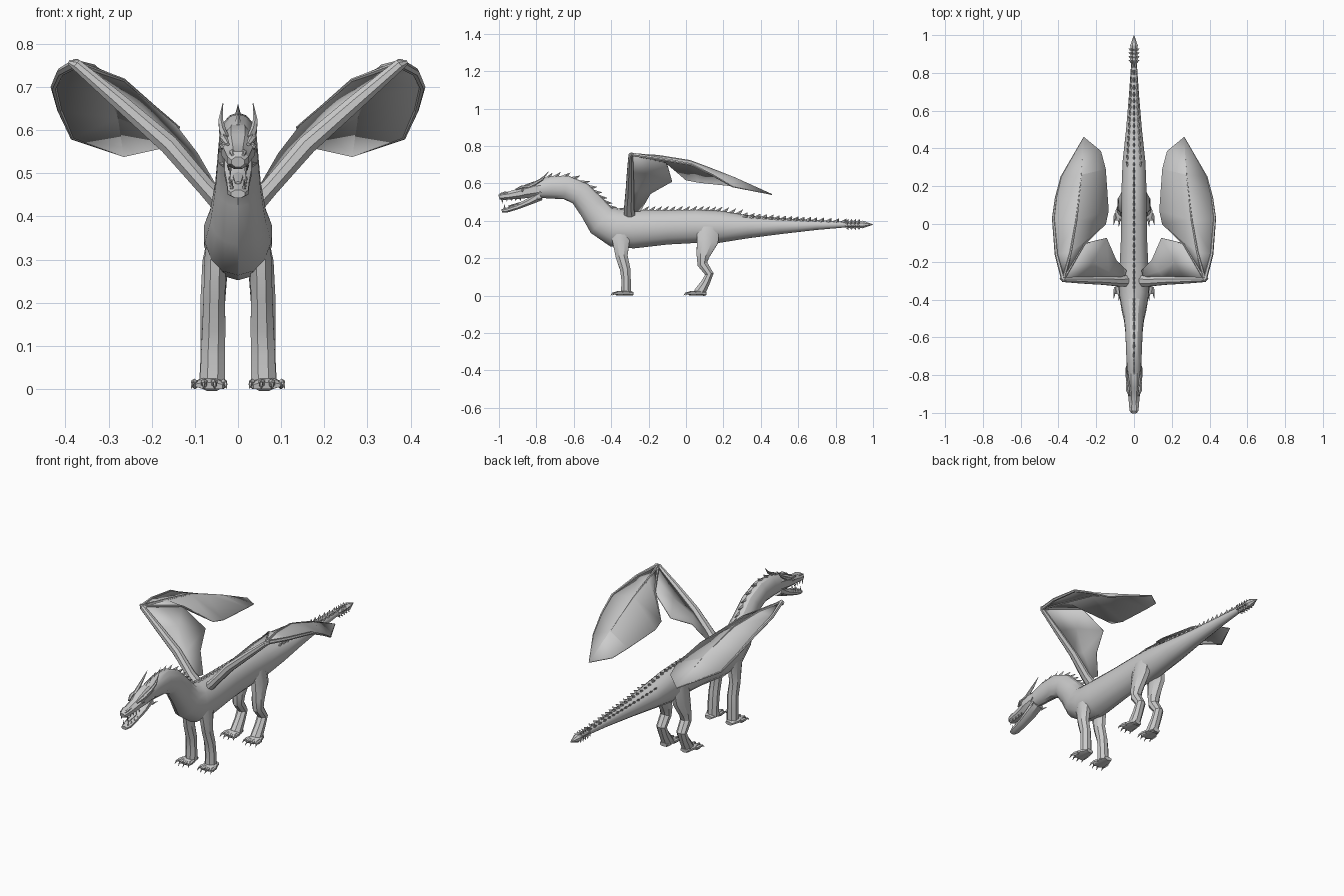
import bpy, bmesh, math
from mathutils import Vector as V

if "Cube" in bpy.data.objects:
    bpy.data.objects.remove(bpy.data.objects["Cube"])

hide = bpy.data.materials.new("grey hide")
hide.diffuse_color = (0.6, 0.6, 0.6, 1)
hide.use_nodes = True
hide.node_tree.nodes["Principled BSDF"].inputs["Base Color"].default_value = hide.diffuse_color
X, Y = V((1, 0, 0)), V((0, 1, 0))


def finish(name, bm, mirror=False, thick=0, smooth=30):
    bmesh.ops.recalc_face_normals(bm, faces=bm.faces)
    me = bpy.data.meshes.new(name)
    bm.to_mesh(me)
    bm.free()
    me.materials.append(hide)
    ob = bpy.data.objects.new(name, me)
    bpy.context.collection.objects.link(ob)
    if thick:
        m = ob.modifiers.new("thickness", 'SOLIDIFY')
        m.thickness, m.offset = thick, 0
    if mirror:
        m = ob.modifiers.new("mirror", 'MIRROR')
        m.use_clip = m.use_mirror_merge = False
    if smooth:
        bpy.ops.object.select_all(action='DESELECT')
        ob.select_set(True)
        bpy.context.view_layer.objects.active = ob
        bpy.ops.object.shade_smooth_by_angle(angle=math.radians(smooth))
    return ob


def frames(secs, ref):
    """centre, width axis, height axis, tangent for every section"""
    pts = [V(s[:3]) for s in secs]
    out = []
    for i, p in enumerate(pts):
        t = (pts[min(i + 1, len(pts) - 1)] - pts[max(i - 1, 0)]).normalized()
        u = (ref - t * ref.dot(t)).normalized()
        out.append((p, u, u.cross(t), t))
    return out


def loft(bm, secs, n=8, ref=X):
    """tube of elliptical sections (x, y, z, half width, half height)"""
    rings = []
    for s, (p, u, v, t) in zip(secs, frames(secs, ref)):
        rings.append([bm.verts.new(p + u * s[3] * math.cos(a) + v * s[4] * math.sin(a))
                      for a in [2 * math.pi * (k + .5) / n for k in range(n)]])
    for a, b in zip(rings, rings[1:]):
        for k in range(n):
            bm.faces.new((a[k], a[(k + 1) % n], b[(k + 1) % n], b[k]))
    bm.faces.new(rings[0])
    bm.faces.new(rings[-1])


def part(name, secs, n=8, ref=X, mirror=False, smooth=30):
    bm = bmesh.new()
    loft(bm, secs, n, ref)
    return finish(name, bm, mirror, 0, smooth)


def spike(bm, p, tip, fwd, side):
    base = [bm.verts.new(p + d) for d in (fwd, side, -fwd, -side)]
    t = bm.verts.new(tip)
    bm.faces.new(base)
    for k in range(4):
        bm.faces.new((base[k], base[(k + 1) % 4], t))


# body, neck and tail: y, z, half width, half height
spine = [(-.79, .568, .038, .046), (-.72, .578, .041, .060), (-.64, .578, .044, .064),
         (-.565, .545, .047, .066), (-.50, .470, .054, .075), (-.45, .40, .066, .088),
         (-.38, .362, .079, .102), (-.28, .355, .081, .103), (-.1, .365, .072, .092),
         (.05, .37, .069, .089), (.18, .368, .068, .086), (.33, .368, .062, .062),
         (.5, .371, .043, .043), (.7, .377, .026, .026), (.86, .38, .015, .015)]
body = [(0,) + s for s in spine]
part("body_neck_and_tail", body, 14)

# swept spikes along the back, paired side spikes on the tail
bm = bmesh.new()
fr = frames(body, X)
for i in range(len(body) - 1):
    (p, u, v, t), (p2, u2, v2, t2) = fr[i], fr[i + 1]
    count = max(1, round((p2 - p).length / .036))
    for k in range(count):
        f = (k + .5) / count
        c, up, tan = p.lerp(p2, f), v.lerp(v2, f).normalized(), t.lerp(t2, f).normalized()
        w = body[i][3] * (1 - f) + body[i + 1][3] * f
        h = body[i][4] * (1 - f) + body[i + 1][4] * f
        size = .026 if c.y < .3 else .016
        angles = [0] if c.y < .3 else [0, -.6, .6]
        for a in angles:
            d = up * math.cos(a) + X * math.sin(a)
            b = c + up * h * .94 * math.cos(a) + X * w * .94 * math.sin(a)
            spike(bm, b, b + d * size + tan * size * 1.2, tan * .018, tan.cross(d) * .007)
finish("back_spikes", bm, smooth=0)

# tail club with a pointed tip
bm = bmesh.new()
loft(bm, [(0, .84, .38, .014, .014), (0, .87, .38, .02, .02), (0, .925, .38, .018, .018),
          (0, .945, .38, .022, .022), (0, 1.0, .38, .001, .001)], 8)
for y in (.86, .88, .90, .92):
    for k in range(8):
        a = math.pi * (k + .5) / 4
        d = V((math.cos(a), 0, math.sin(a)))
        c = V((0, y, .38)) + d * .015
        spike(bm, c, c + d * .017 + Y * .008, Y * .011, d.cross(Y) * .007)
finish("tail_club", bm, smooth=0)

# head and jaws
part("head", [(0, -.75, .575, .036, .046), (0, -.81, .566, .043, .047), (0, -.86, .555, .042, .038),
              (0, -.89, .545, .035, .030), (0, -.95, .534, .029, .023), (0, -.985, .53, .026, .022),
              (0, -1.0, .526, .016, .013)], 8)
part("lower_jaw", [(0, -.78, .535, .034, .03), (0, -.84, .502, .034, .020), (0, -.90, .475, .028, .015),
                   (0, -.96, .456, .026, .014), (0, -.985, .452, .018, .010)], 8)
part("tongue", [(0, -.82, .515, .015, .006), (0, -.89, .494, .014, .005),
                (0, -.95, .478, .008, .003)], 6)
part("horn", [(.028, -.86, .578, .010, .012), (.036, -.81, .598, .009, .010),
              (.040, -.77, .622, .006, .007), (.035, -.735, .662, .001, .001)], 6, mirror=True)
part("brow", [(.024, -.91, .567, .005, .004), (.033, -.88, .580, .010, .008),
              (.034, -.84, .585, .009, .008), (.034, -.80, .588, .003, .003)], 6, mirror=True)
part("nostril", [(.012, -.995, .542, .004, .003), (.014, -.97, .550, .007, .006),
                 (.014, -.94, .55, .003, .003)], 6, mirror=True)
bm = bmesh.new()
bmesh.ops.create_icosphere(bm, subdivisions=1, radius=.009)
bmesh.ops.translate(bm, verts=bm.verts, vec=(.035, -.875, .563))
finish("eye", bm, True)
bm = bmesh.new()
for y, z in ((-.80, .55), (-.79, .52)):
    c = V((.034, y, z))
    spike(bm, c, c + V((.012, .035, .004)), Y * .012, V((0, 0, .007)))
finish("cheek_spikes", bm, True, smooth=0)
bm = bmesh.new()
for k in range(5):
    y, size = -.982 + k * .024, (.026 if k == 0 else .014)
    c = V((.018 + k * .001, y, .516 + k * .001))
    spike(bm, c, c + V((0, 0, -size)), Y * .006, X * .004)
    c = V((.014 + k * .002, y + .012, .464 + k * .005))
    spike(bm, c, c + V((0, 0, size)), Y * .006, X * .004)
finish("teeth", bm, True, smooth=0)

# legs
part("front_leg", [(.044, -.348, .37, .026, .055), (.053, -.348, .30, .027, .051), (.055, -.344, .21, .027, .035),
                   (.056, -.325, .14, .029, .030), (.058, -.32, .08, .030, .027),
                   (.059, -.32, .012, .031, .030)], 8, mirror=True)
part("hind_leg", [(.042, .118, .37, .026, .065), (.053, .115, .29, .032, .062), (.058, .09, .21, .031, .037),
                  (.060, .088, .168, .029, .029), (.061, .125, .115, .028, .025),
                  (.061, .105, .07, .028, .025), (.061, .07, .012, .031, .034)], 8, mirror=True)

# flat-soled feet with four clawed toes
for name, y in (("front_foot", -.32), ("hind_foot", .07)):
    bm = bmesh.new()
    loft(bm, [(.062, y + .038, .010, .022, .010), (.064, y, .014, .036, .015),
              (.066, y - .04, .011, .040, .012), (.067, y - .052, .008, .034, .008)], 8)
    for k, dx in enumerate((-.03, -.010, .011, .032)):
        reach = -.05 if k in (0, 3) else -.06
        x = .066 + dx
        loft(bm, [(x, y - .015, .012, .009, .010), (x + dx * .1, y + reach * .8, .014, .009, .010),
                  (x + dx * .2, y + reach, .012, .006, .007)], 6)
        loft(bm, [(x + dx * .2, y + reach + .004, .013, .005, .007),
                  (x + dx * .25, y + reach - .012, .012, .004, .005),
                  (x + dx * .3, y + reach - .024, .003, .0005, .0005)], 5)
    for vert in bm.verts:
        vert.co.z = 0 if vert.co.z < .005 else vert.co.z
    finish(name, bm, True)


# wing membranes: strips between rows of points
def sheet(name, rows):
    bm = bmesh.new()
    grid = [[bm.verts.new(p) for p in r] for r in rows]
    for a, b in zip(grid, grid[1:]):
        for k in range(len(a) - 1):
            bm.faces.new((a[k], a[k + 1], b[k + 1], b[k]))
    bmesh.ops.remove_doubles(bm, verts=bm.verts, dist=.001)
    return finish(name, bm, True, .005, 15)


wrist, tip = (.375, -.295, .755), (.265, .46, .54)
outer = [wrist, (.411, -.16, .735), (.427, .03, .700), (.413, .14, .645), (.385, .25, .582), tip]
ridge = [wrist, (.335, -.15, .746), (.305, .02, .720), (.292, .13, .680), (.278, .26, .630), tip]
inner = [wrist, (.265, -.11, .716), (.150, .00, .618), (.135, .07, .605), (.150, .29, .582), (.175, .385, .560)]
sheet("hand_membrane", [outer, ridge, inner])
arm = [(.05, -.30, .44), (.16, -.295, .56), (.27, -.295, .66), wrist]
trail = [(.04, -.245, .45), (.095, -.19, .545), (.145, -.075, .610), (.265, -.105, .71)]
middle = [(.05, -.275, .45), (.135, -.25, .560), (.22, -.20, .652), (.325, -.20, .733)]
sheet("arm_membrane", [arm, middle, trail])

# wing bones
part("wing_arm", [(.03, -.30, .42, .035, .026), (.075, -.305, .468, .028, .022), (.16, -.30, .566, .024, .024),
                  (.27, -.298, .662, .019, .02), (.375, -.295, .752, .013, .014),
                  (.39, -.285, .757, .006, .006)], 8, Y, True)
bones = (("outer_finger", outer, .011), ("middle_finger", ridge, .008),
         ("inner_finger", inner[:3], .007), ("arm_finger", [wrist, middle[3], trail[3], trail[2]], .007))
for name, path, r in bones:
    n = len(path)
    part(name, [p + (r * (1 - .8 * i / (n - 1)),) * 2 for i, p in enumerate(path)], 6, V((0, 0, 1)), True)
